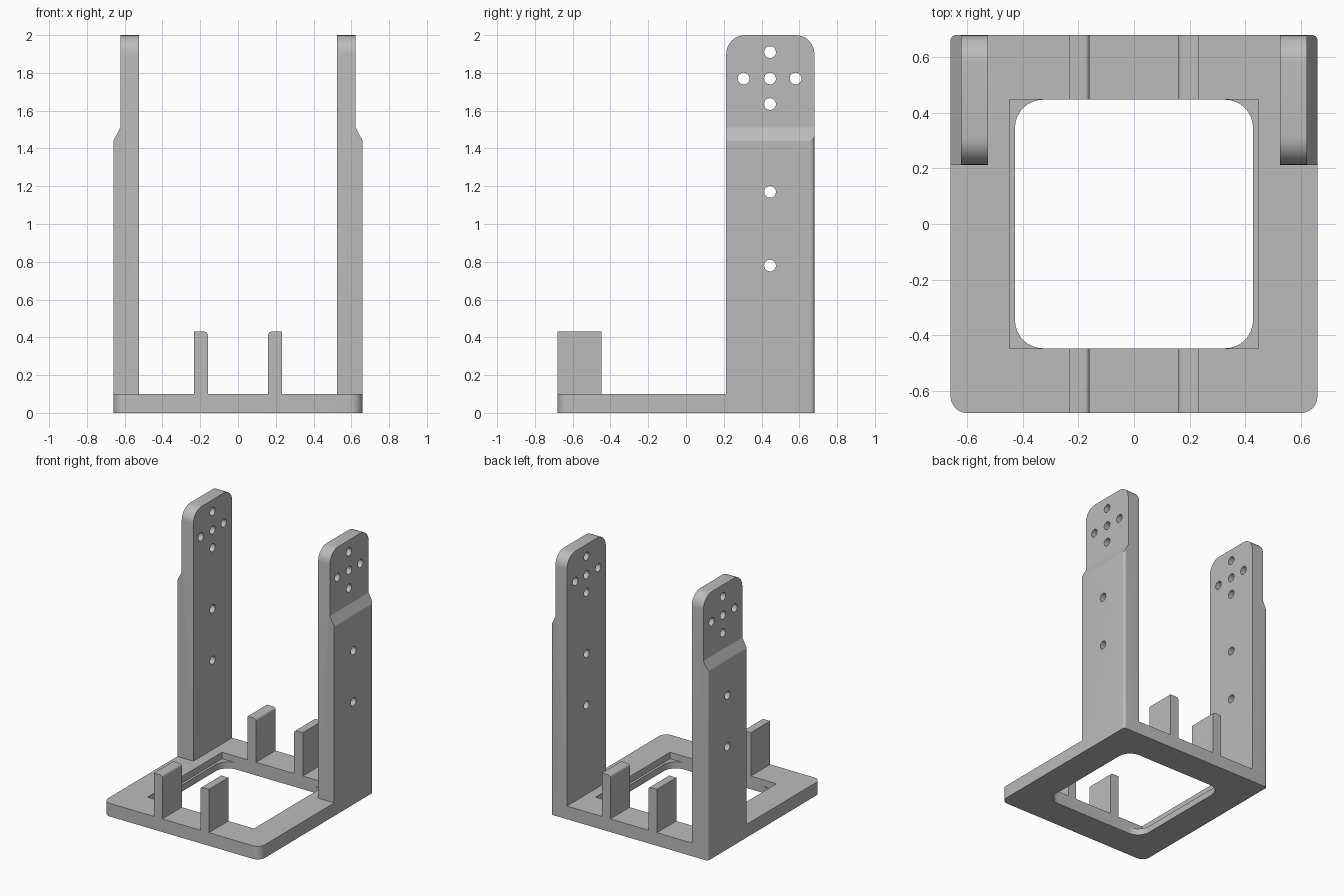
import bpy, bmesh, math
from mathutils import Matrix, Vector

cube = bpy.data.objects.get("Cube")
if cube:
    bpy.data.objects.remove(cube, do_unlink=True)

grey = bpy.data.materials.new("plain_grey")
grey.use_nodes = True
COLOUR = (0.5, 0.5, 0.5, 1)
grey.diffuse_color = COLOUR
grey.node_tree.nodes["Principled BSDF"].inputs["Base Color"].default_value = COLOUR


def prism(outline, extrude):
    """Solid made by sweeping a closed outline of 3D points along a vector."""
    bm = bmesh.new()
    face = bm.faces.new([bm.verts.new(p) for p in outline])
    swept = bmesh.ops.extrude_face_region(bm, geom=[face])
    verts = [v for v in swept["geom"] if isinstance(v, bmesh.types.BMVert)]
    bmesh.ops.translate(bm, verts=verts, vec=extrude)
    bmesh.ops.recalc_face_normals(bm, faces=bm.faces)
    return bm


def block(x0, x1, y0, y1, z0, z1):
    return prism([(x0, y0, z0), (x1, y0, z0), (x1, y1, z0), (x0, y1, z0)], (0, 0, z1 - z0))


def round_edges(bm, radius, test, segments=8):
    """Round every edge whose midpoint and direction pass the test."""
    edges = []
    for e in bm.edges:
        a, b = (v.co for v in e.verts)
        if test((a + b) / 2, (b - a).normalized()):
            edges.append(e)
    bmesh.ops.bevel(bm, geom=edges, offset=radius, segments=segments,
                    profile=0.5, affect='EDGES')


def finish(name, bm):
    mesh = bpy.data.meshes.new(name)
    bmesh.ops.recalc_face_normals(bm, faces=bm.faces)
    bm.to_mesh(mesh)
    bm.free()
    mesh.materials.append(grey)
    obj = bpy.data.objects.new(name, mesh)
    bpy.context.collection.objects.link(obj)
    return obj


def cut(obj, bm):
    """Subtract a solid, apply the result and discard the cutter."""
    cutter = finish("cutter", bm)
    cutter.hide_render = True
    mod = obj.modifiers.new("cut", 'BOOLEAN')
    mod.operation, mod.solver, mod.object = 'DIFFERENCE', 'EXACT', cutter
    select(obj)
    bpy.ops.object.modifier_apply(modifier=mod.name)
    bpy.data.objects.remove(cutter, do_unlink=True)


def select(obj):
    bpy.ops.object.select_all(action='DESELECT')
    obj.select_set(True)
    bpy.context.view_layer.objects.active = obj


def smooth(obj):
    select(obj)
    bpy.ops.object.shade_smooth_by_angle(angle=math.radians(20))


def upright(d):
    return abs(d.z) > 0.9


W, D, T = 0.66, 0.68, 0.1      # half width, half depth and thickness of the base

# Base plate: rounded corners, rounded opening and a square recess above it
bm = block(-W, W, -D, D, 0, T)
round_edges(bm, 0.06, lambda m, d: upright(d) and m.y < 0)
round_edges(bm, 0.02, lambda m, d: upright(d) and m.y > 0.6)
base = finish("base_plate", bm)
bm = block(-0.428, 0.428, -0.447, 0.447, -0.1, 0.2)
round_edges(bm, 0.1, lambda m, d: upright(d))
cut(base, bm)
cut(base, block(-0.447, 0.447, -0.447, 0.447, 0.05, 0.2))
smooth(base)

# Uprights: stepped profile, rounded top, pierced by screw holes
HOLES = [(0.445, z) for z in (0.78, 1.17, 1.635, 1.77, 1.91)] + [(0.305, 1.77), (0.58, 1.77)]
for side, label in ((1, "left"), (-1, "right")):
    profile = [(0.525, T), (W, T), (W, 1.44), (0.623, 1.51), (0.623, 2), (0.525, 2)]
    bm = prism([(side * x, 0.213, z) for x, z in profile], (0, D - 0.213, 0))
    round_edges(bm, 0.1, lambda m, d: abs(d.x) > 0.9 and m.z > 1.9)
    round_edges(bm, 0.02, lambda m, d: upright(d) and abs(m.x) > 0.65 and m.y > 0.6)
    upright_arm = finish(label + "_upright", bm)
    drills = bmesh.new()
    for y, z in HOLES:
        place = Matrix.Translation(Vector((side * 0.6, y, z))) @ Matrix.Rotation(math.pi / 2, 4, 'Y')
        bmesh.ops.create_cone(drills, cap_ends=True, segments=32, radius1=0.031,
                              radius2=0.031, depth=0.4, matrix=place)
    cut(upright_arm, drills)
    smooth(upright_arm)

# Four tabs, with the top edge facing the middle rounded
for side, label in ((1, "left"), (-1, "right")):
    for y0, y1, end in ((-D, -0.447, "front"), (0.447, D, "back")):
        xs = sorted((side * 0.16, side * 0.232))
        bm = block(*xs, y0, y1, T, 0.43)
        round_edges(bm, 0.018, lambda m, d: abs(d.y) > 0.9 and m.z > 0.4 and abs(m.x) < 0.2)
        smooth(finish(f"{end}_{label}_tab", bm))
